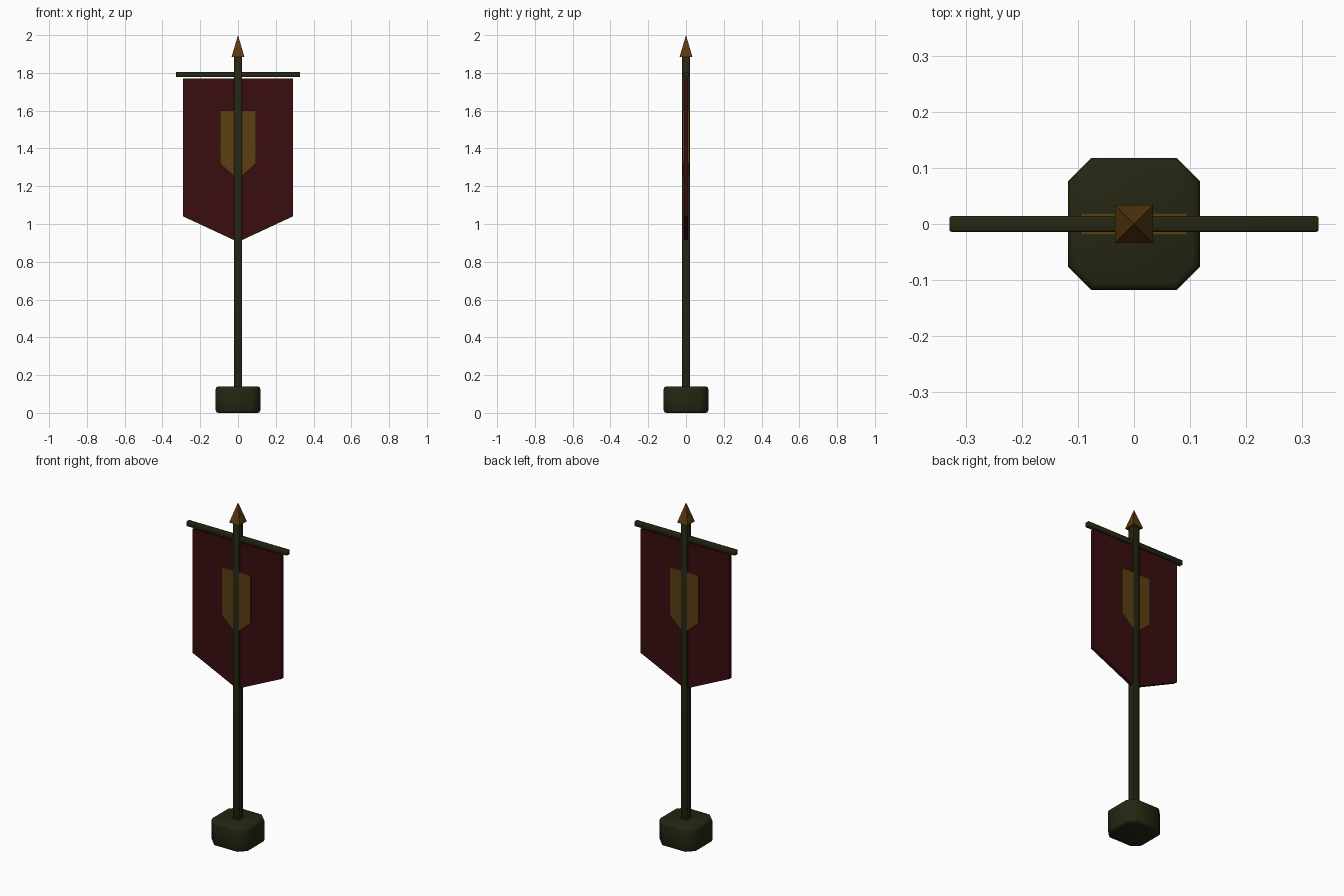
import bpy, bmesh, math

cube = bpy.data.objects.get("Cube")
if cube:
    bpy.data.objects.remove(cube, do_unlink=True)


def material(name, rgb):
    m = bpy.data.materials.new(name)
    m.use_nodes = True
    m.diffuse_color = (*rgb, 1)
    bsdf = m.node_tree.nodes["Principled BSDF"]
    bsdf.inputs["Base Color"].default_value = (*rgb, 1)
    bsdf.inputs["Roughness"].default_value = 0.8
    return m


DARK = material("dark olive wood", (0.018, 0.019, 0.006))
RED = material("deep red cloth", (0.042, 0.004, 0.005))
GOLD = material("dull gold", (0.105, 0.05, 0.006))
BRONZE = material("bronze", (0.105, 0.043, 0.005))


def prism(name, outline, axis, low, high, mat, bevel=0):
    """Extrude an outline along y or z; optionally soften its edges."""
    bm = bmesh.new()
    place = {"y": lambda a, b: (a, low, b), "z": lambda a, b: (a, b, low)}[axis]
    face = bm.faces.new([bm.verts.new(place(a, b)) for a, b in outline])
    new = bmesh.ops.extrude_face_region(bm, geom=[face])["geom"]
    step = (0, high - low, 0) if axis == "y" else (0, 0, high - low)
    bmesh.ops.translate(bm, vec=step, verts=[v for v in new if isinstance(v, bmesh.types.BMVert)])
    bmesh.ops.recalc_face_normals(bm, faces=bm.faces)
    if bevel:
        rim = [e for e in bm.edges if e.calc_face_angle(0) > math.radians(60)]
        bmesh.ops.bevel(bm, geom=rim, offset=bevel, segments=2, profile=0.5, affect="EDGES")
    mesh = bpy.data.meshes.new(name)
    bm.to_mesh(mesh)
    bm.free()
    mesh.materials.append(mat)
    ob = bpy.data.objects.new(name, mesh)
    bpy.context.collection.objects.link(ob)
    if bevel:
        bpy.context.view_layer.objects.active = ob
        bpy.ops.object.select_all(action="DESELECT")
        ob.select_set(True)
        bpy.ops.object.shade_smooth_by_angle(angle=math.radians(50))
    return ob


def rectangle(x, low, high):
    return [(-x, low), (x, low), (x, high), (-x, high)]


def pennant(x, top, shoulder, tip):
    return [(-x, top), (-x, shoulder), (0, tip), (x, shoulder), (x, top)]


# Foot block with cut corners
R, C = 0.118, 0.076
corners = [(R, -C), (R, C), (C, R), (-C, R), (-R, C), (-R, -C), (-C, -R), (C, -R)]
prism("base", corners, "z", 0, 0.14, DARK, 0.013)

# Square pole and crossbar
prism("pole", rectangle(0.0205, -0.0205, 0.0205), "z", 0.12, 1.89, DARK, 0.002)
prism("crossbar", rectangle(0.329, 1.777, 1.805), "y", -0.014, 0.014, DARK, 0.004)

# Cloth, with an emblem showing on both sides
prism("banner_cloth", pennant(0.29, 1.77, 1.04, 0.905), "y", -0.01, 0.01, RED)
for name, side in (("front_emblem", -1), ("back_emblem", 1)):
    prism(name, pennant(0.095, 1.6, 1.32, 1.235), "y", side * 0.01, side * 0.0195, GOLD)

# Pointed finial
bpy.ops.mesh.primitive_cone_add(vertices=4, radius1=0.034 * math.sqrt(2), radius2=0, depth=0.115,
                                location=(0, 0, 1.9425), rotation=(0, 0, math.pi / 4))
finial = bpy.context.object
finial.name = "finial"
finial.data.materials.append(BRONZE)
